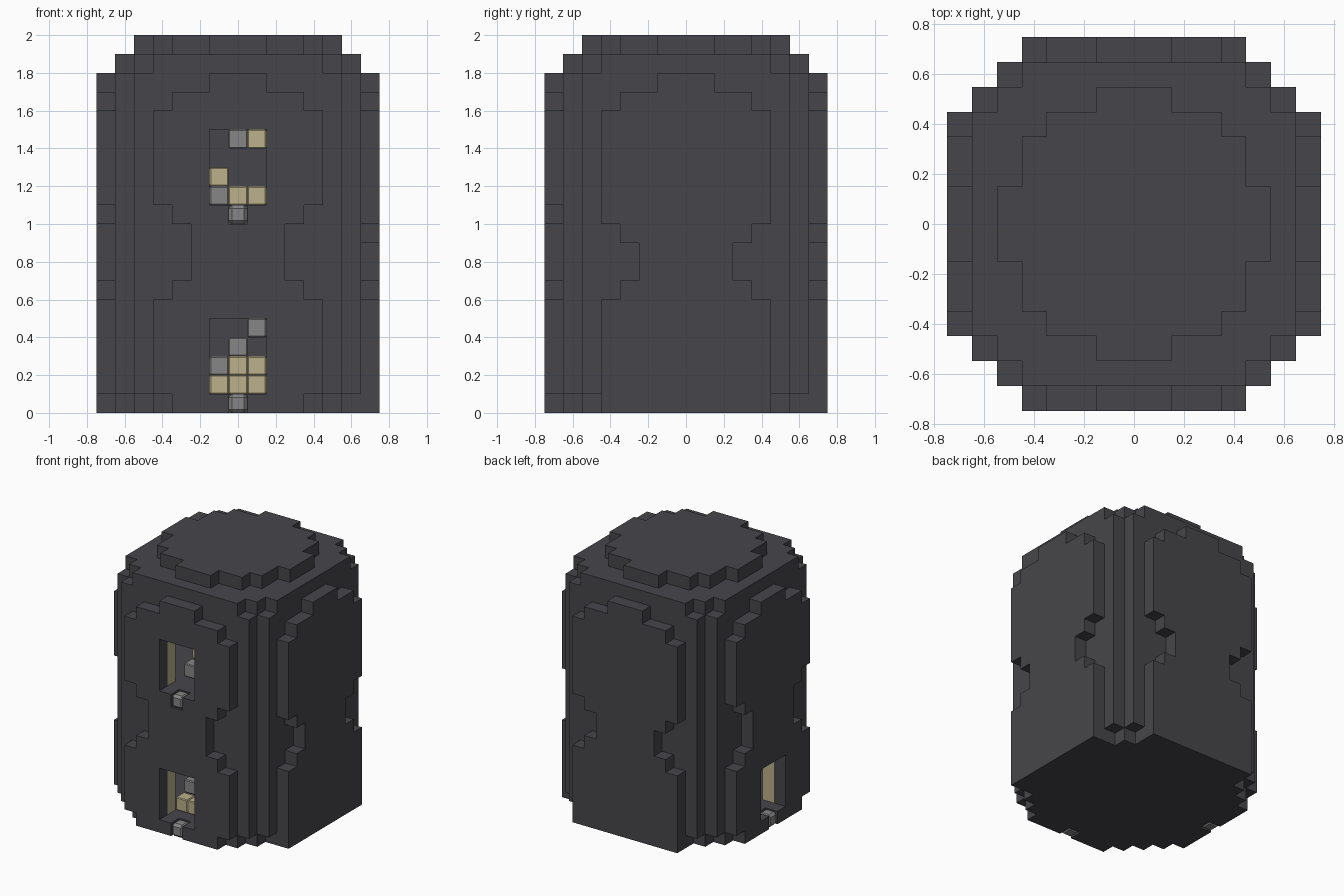
import bpy, bmesh, math
from mathutils import Matrix

cube = bpy.data.objects.get("Cube")
if cube:
    bpy.data.objects.remove(cube, do_unlink=True)


def material(name, rgb):
    m = bpy.data.materials.new(name)
    m.use_nodes = True
    m.diffuse_color = (*rgb, 1)
    m.node_tree.nodes["Principled BSDF"].inputs["Base Color"].default_value = (*rgb, 1)
    return m


STONE = material("dark stone", (0.062, 0.06, 0.068))
TIMBER = material("pale timber", (0.5, 0.44, 0.26))
GREY = material("mid grey", (0.24, 0.24, 0.24))


def finish(name, bm, mat, turn=0, bevel=0):
    bmesh.ops.recalc_face_normals(bm, faces=bm.faces)
    if bevel:
        bmesh.ops.bevel(bm, geom=bm.edges[:], offset=bevel, segments=1, affect='EDGES')
    bm.transform(Matrix.Rotation(math.radians(turn), 4, 'Z'))
    me = bpy.data.meshes.new(name)
    bm.to_mesh(me)
    bm.free()
    me.materials.append(mat)
    ob = bpy.data.objects.new(name, me)
    bpy.context.collection.objects.link(ob)
    return ob


def extrude(name, pts, vec, mat, turn=0):
    bm = bmesh.new()
    face = bm.faces.new([bm.verts.new(p) for p in pts])
    top = bmesh.ops.extrude_face_region(bm, geom=[face])["geom"]
    bmesh.ops.translate(bm, vec=vec, verts=[v for v in top if isinstance(v, bmesh.types.BMVert)])
    return finish(name, bm, mat, turn)


def box(name, lo, hi, mat=STONE, turn=0, bevel=0):
    bm = bmesh.new()
    bmesh.ops.create_cube(bm, size=1)
    for v in bm.verts:
        v.co = [a if c < 0 else b for a, b, c in zip(lo, hi, v.co)]
    return finish(name, bm, mat, turn, bevel)


def stepped_disc(name, corners, z0, z1):
    # stair-stepped round outline from its outer corners in one quadrant
    quad = []
    for i, (x, y) in enumerate(corners):
        quad.append((x, y))
        if i + 1 < len(corners):
            quad.append((corners[i + 1][0], y))
    pts = quad + [(-x, y) for x, y in reversed(quad)]
    pts += [(-x, -y) for x, y in pts]
    return extrude(name, [(x, y, z0) for x, y in pts], (0, 0, z1 - z0), STONE)


def cut(ob, cutters):
    for c in cutters:
        c.hide_render = True
        c.hide_set(True)
        m = ob.modifiers.new("cut", 'BOOLEAN')
        m.operation = 'DIFFERENCE'
        m.solver = 'EXACT'
        m.object = c


# tower core, base, lid and cap
SMALL = [(0.65, 0.45), (0.55, 0.55), (0.45, 0.65)]
core = stepped_disc("tower_core", [(0.65, 0.55), (0.55, 0.65)], 0.1, 1.8)
stepped_disc("base", SMALL, 0, 0.1)
stepped_disc("lid", SMALL, 1.8, 1.9)
stepped_disc("cap", [(0.55, 0.15), (0.45, 0.35), (0.35, 0.45), (0.15, 0.55)], 1.9, 2)

# two hollow storeys
ROOM = [(0.55, 0.35), (0.45, 0.45), (0.35, 0.55)]
cut(core, [stepped_disc("lower_room_cutter", ROOM, 0.05, 1.0),
           stepped_disc("upper_room_cutter", ROOM, 1.1, 1.85)])


# wall panels: (half width, top height) of each band, mirrored
def panel(name, bands, turn):
    half, z = [], 0
    for w, top in bands:
        half += [(w, z), (w, top)]
        z = top
    pts = half + [(-w, h) for w, h in reversed(half)]
    return extrude(name, [(w, -0.75, h) for w, h in pts], (0, 0.1, 0), STONE, turn)


CROWN = [(0.45, 1.6), (0.35, 1.7), (0.15, 1.8)]
PLAIN = [(0.45, 0.6), (0.35, 0.7), (0.25, 0.9), (0.35, 1.0)] + CROWN
ENTRY = [(0.35, 0.1), (0.45, 0.6), (0.35, 0.7), (0.25, 1.0), (0.35, 1.1)] + CROWN
panel("right_panel", PLAIN, 90)
panel("back_panel", PLAIN, 180)
front = panel("front_panel", ENTRY, 0)
left = panel("side_door_panel", ENTRY, 270)


# opening with timber jambs and a grey sill stone
def opening(name, wall, z, turn):
    cut(wall, [box(name + "_cutter", (-0.15, -0.8, z), (0.15, -0.6, z + 0.4), turn=turn),
               box(name + "_sill_cutter", (-0.05, -0.8, z - 0.1 - 0.05 * (z < 0.2)),
                   (0.05, -0.6, z + 0.05), turn=turn)])
    cut(core, [box(name + "_jamb_cutter", (-0.25, -0.7, z), (0.25, -0.5, z + 0.4), turn=turn)])
    for side in (-1, 1):
        x = side * 0.2
        box(name + "_jamb", (x - 0.05, -0.65, z), (x + 0.05, -0.55, z + 0.4), TIMBER, turn)
    box(name + "_sill", (-0.05, -0.75, z - 0.1), (0.05, -0.65, z), GREY, turn, 0.018)


opening("front_door", front, 0.1, 0)
opening("front_window", front, 1.1, 0)
opening("side_door", left, 0.1, 270)


# steps inside, as (x, y, z) cell centres
def cells(name, centres, mat):
    for c in centres:
        box(name, [v - 0.05 for v in c], [v + 0.05 for v in c], mat, bevel=0.006)


cells("timber_step", [(-0.1, -0.5, 0.15), (0, -0.5, 0.15), (0.1, -0.5, 0.15),
                      (0, -0.4, 0.25), (0.1, -0.4, 0.25),
                      (0, -0.4, 1.15), (0.1, -0.4, 1.15),
                      (-0.1, -0.3, 1.25), (0.1, 0, 1.45)], TIMBER)
cells("grey_step", [(-0.1, -0.4, 0.25), (0, -0.3, 0.35), (0.1, -0.2, 0.45),
                    (-0.1, -0.4, 1.15), (0, 0, 1.45)], GREY)
